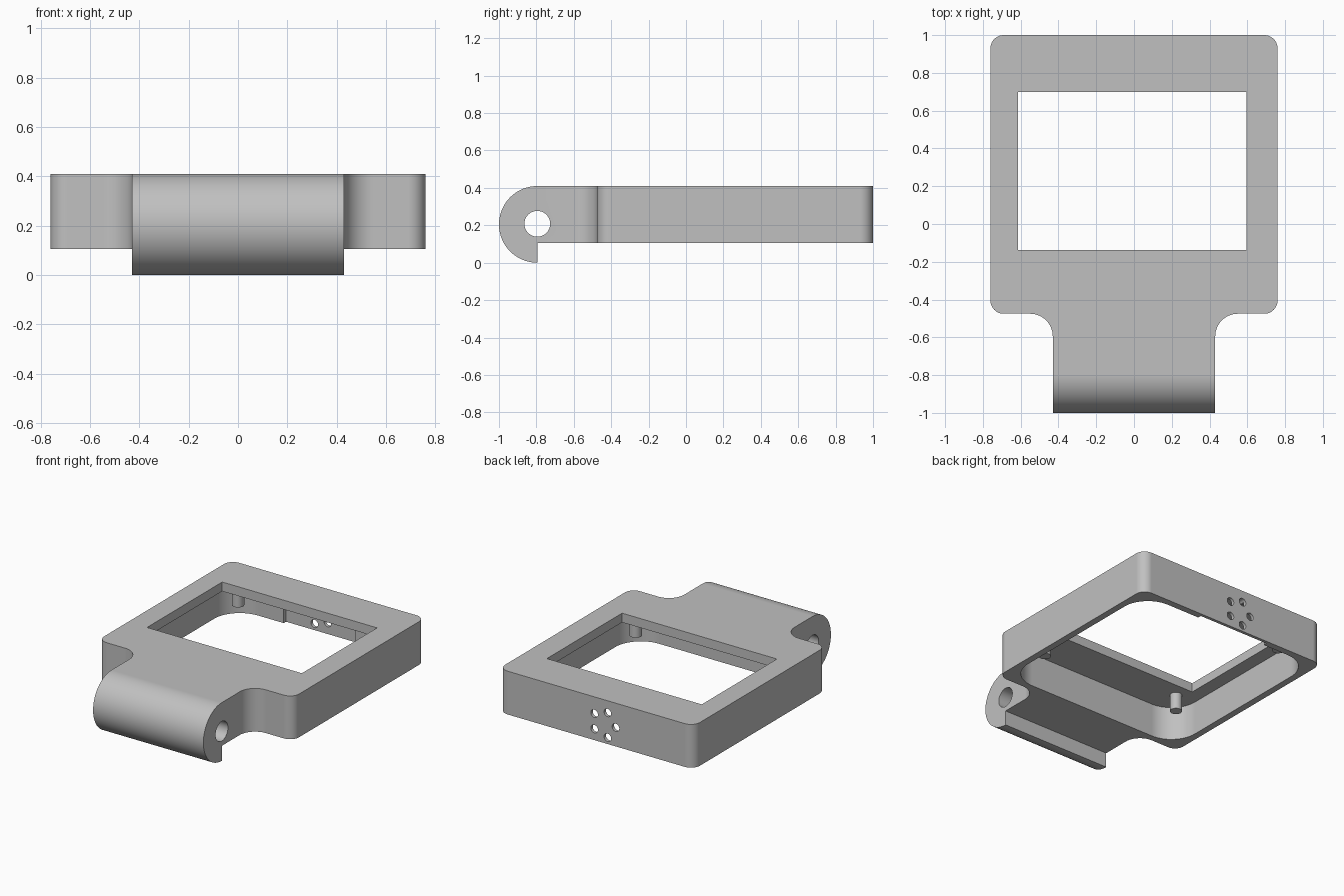
import bpy
import bmesh
from math import sin, cos, pi, radians
from mathutils import Vector

if "Cube" in bpy.data.objects:
    bpy.data.objects.remove(bpy.data.objects["Cube"])

BOTTOM, TOP, ROOF = 0.105, 0.41, 0.345    # frame underside, top, underside of roof
PIN_Y, PIN_Z = -0.795, 0.205              # hinge axis

grey = bpy.data.materials.new("plain grey")
grey.use_nodes = True
grey.diffuse_color = (0.53, 0.53, 0.53, 1)
grey.node_tree.nodes["Principled BSDF"].inputs["Base Color"].default_value = grey.diffuse_color


def arc(cx, cy, r, start, end, steps=14):
    """Points along an arc, angles in degrees."""
    angles = [radians(start + (end - start) * i / steps) for i in range(steps + 1)]
    return [(cx + r * cos(a), cy + r * sin(a)) for a in angles]


def rounded_rect(x0, x1, y0, y1, r):
    return (arc(x1 - r, y0 + r, r, -90, 0) + arc(x1 - r, y1 - r, r, 0, 90)
            + arc(x0 + r, y1 - r, r, 90, 180) + arc(x0 + r, y0 + r, r, 180, 270))


def prism(name, outline, axis, low, high):
    """Extrude a 2D outline along an axis; the outline uses the other two axes in order."""
    def place(p, h):
        co = list(p)
        co.insert("xyz".index(axis), h)
        return Vector(co)
    bm = bmesh.new()
    face = bm.faces.new([bm.verts.new(place(p, low)) for p in outline])
    made = bmesh.ops.extrude_face_region(bm, geom=[face])["geom"]
    shift = place((0, 0), high - low)
    bmesh.ops.translate(bm, vec=shift, verts=[g for g in made if isinstance(g, bmesh.types.BMVert)])
    bmesh.ops.recalc_face_normals(bm, faces=bm.faces)
    mesh = bpy.data.meshes.new(name)
    bm.to_mesh(mesh)
    bm.free()
    obj = bpy.data.objects.new(name, mesh)
    bpy.context.collection.objects.link(obj)
    mesh.materials.append(grey)
    return obj


def combine(target, tool, operation="DIFFERENCE"):
    """Apply a boolean and discard the tool object."""
    mod = target.modifiers.new("boolean", "BOOLEAN")
    mod.operation, mod.solver, mod.object = operation, "EXACT", tool
    bpy.context.view_layer.objects.active = target
    bpy.ops.object.modifier_apply(modifier=mod.name)
    bpy.data.objects.remove(tool)


def smooth(obj):
    bpy.ops.object.select_all(action="DESELECT")
    obj.select_set(True)
    bpy.context.view_layer.objects.active = obj
    bpy.ops.object.shade_smooth_by_angle(angle=radians(30))


# Plan outline: frame with rounded corners, filleted into the hinge tab
half = ([(0.43, -1.1)] + arc(0.55, -0.595, 0.12, 180, 90)
        + arc(0.69, -0.405, 0.07, -90, 0) + arc(0.69, 0.93, 0.07, 0, 90))
plan = half + [(-x, y) for x, y in reversed(half)]
body = prism("frame_body", plan, "z", -0.2, 0.6)

# Side profile: flat frame ending in a half-round knuckle with a hanging lip
side = (arc(PIN_Y, PIN_Z, PIN_Z, 90, 270, 40)
        + [(PIN_Y, BOTTOM), (1.2, BOTTOM), (1.2, TOP)])
combine(body, prism("side_profile", side, "x", -1, 1), "INTERSECT")

# Hollow underside, screen window and recess in the back wall
combine(body, prism("cavity", rounded_rect(-0.712, 0.712, -0.43, 0.952, 0.2), "z", -0.1, ROOF))
window = [(-0.613, -0.138), (0.595, -0.138), (0.595, 0.70), (-0.613, 0.70)]
combine(body, prism("window", window, "z", 0.2, 0.6))
recess = [(-0.31, 0.9), (0.25, 0.9), (0.25, 0.978), (-0.31, 0.978)]
combine(body, prism("recess", recess, "z", -0.1, ROOF - 0.005))

# Hinge pin hole
combine(body, prism("pin_hole", arc(PIN_Y, PIN_Z + 0.003, 0.069, 0, 350, 35), "x", -1, 1))

# Ring of five small holes through the back wall
for i in range(5):
    a = pi + i * 2 * pi / 5
    hole = arc(-0.06 + 0.092 * cos(a), 0.238 + 0.092 * sin(a), 0.028, 0, 345, 23)
    combine(body, prism("sound_hole", hole, "y", 0.9, 1.1))
smooth(body)
normals = body.modifiers.new("clean normals", "WEIGHTED_NORMAL")
normals.keep_sharp = True

# Mounting posts under the roof
for side_name, x in (("left", 0.56), ("right", -0.56)):
    for end_name, y in (("front", -0.24), ("back", 0.80)):
        post = prism(f"{end_name}_{side_name}_post", arc(x, y, 0.04, 0, 345, 23),
                     "z", ROOF - 0.12, ROOF + 0.01)
        smooth(post)
